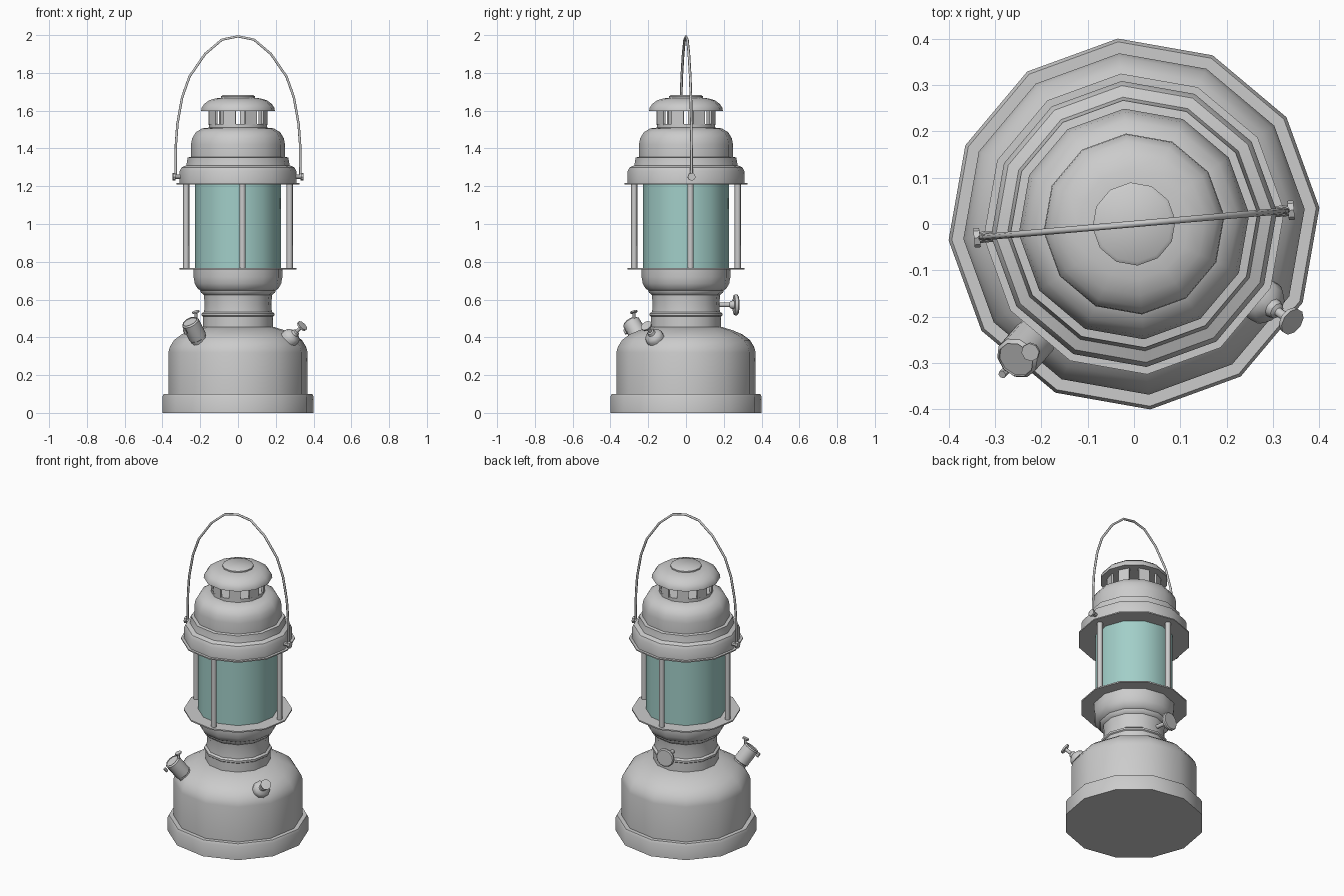
import bpy, bmesh, math
from mathutils import Vector

if "Cube" in bpy.data.objects:
    bpy.data.objects.remove(bpy.data.objects["Cube"])

TURN = math.radians(5)      # the whole lantern is turned slightly
Z = Vector((0, 0, 1))


def finish(name, bm, mat=None, angle=38):
    bmesh.ops.recalc_face_normals(bm, faces=bm.faces)
    me = bpy.data.meshes.new(name)
    bm.to_mesh(me)
    bm.free()
    me.shade_smooth()
    me.set_sharp_from_angle(angle=math.radians(angle))
    ob = bpy.data.objects.new(name, me)
    bpy.context.collection.objects.link(ob)
    if mat:
        me.materials.append(mat)
    return ob


def lathe(name, profile, sides=12, origin=(0, 0, 0), axis=Z, mat=None, angle=38):
    """Spin (radius, height) points around an axis; radius 0 closes the end."""
    bm = bmesh.new()
    rot = Z.rotation_difference(Vector(axis))
    rings = []
    for r, h in profile:
        n = sides if r > 0 else 1
        rings.append([bm.verts.new(rot @ Vector((r * math.cos(TURN + math.tau * i / sides),
                                                 r * math.sin(TURN + math.tau * i / sides), h)))
                      for i in range(n)])
    for a, b in zip(rings, rings[1:]):
        for i in range(sides):
            j = (i + 1) % sides
            quad = [a[i % len(a)], a[j % len(a)], b[j % len(b)], b[i % len(b)]]
            bm.faces.new(list(dict.fromkeys(quad)))
    ob = finish(name, bm, mat, angle)
    ob.location = origin
    return ob


def rod(name, start, end, radius, sides=8):
    d = Vector(end) - Vector(start)
    return lathe(name, [(0, 0), (radius, 0), (radius, d.length), (0, d.length)],
                 sides, start, d.normalized(), angle=50)


def polar(r, angle, z):
    return Vector((r * math.cos(angle), r * math.sin(angle), z))


# Fuel tank with foot, and the waisted neck above it
lathe("fuel_tank", [(0, 0), (.402, 0), (.402, .085), (.395, .1), (.37, .1), (.37, .32),
                    (.362, .35), (.34, .385), (.3, .415), (.25, .437), (.19, .455), (0, .455)])
lathe("neck", [(0, .45), (.187, .45), (.187, .51), (.193, .515), (.193, .527), (.18, .535),
               (.177, .58), (.182, .625), (.197, .637), (.2, .648), (.215, .658), (.23, .685),
               (.236, .72), (.236, .762), (0, .762)])
lathe("gallery_plate", [(0, .76), (.31, .76), (.31, .768), (0, .768)])

# Glass and the four guard posts
teal = bpy.data.materials.new("glass_teal")
teal.diffuse_color = (.36, .62, .58, 1)
teal.use_nodes = True
teal.node_tree.nodes["Principled BSDF"].inputs["Base Color"].default_value = teal.diffuse_color
lathe("glass", [(0, .768), (.228, .768), (.228, 1.212), (0, 1.212)], 12, mat=teal)
for k in range(4):
    a = TURN + k * math.pi / 2
    rod("guard_post", polar(.275, a, .765), polar(.275, a, 1.215), .016)

# Hood
lathe("hood", [(0, 1.21), (.326, 1.21), (.326, 1.217), (.31, 1.217), (.31, 1.28), (.3, 1.3),
               (.275, 1.31), (.27, 1.335), (.268, 1.352), (.25, 1.355), (.25, 1.42), (.243, 1.455),
               (.225, 1.485), (.19, 1.506), (.155, 1.51), (.155, 1.53), (0, 1.53)])

# Vent pillars under the cap
for k in range(8):
    a = TURN + math.pi / 8 + k * math.pi / 4
    bm = bmesh.new()
    bmesh.ops.create_cube(bm, size=1)
    bmesh.ops.scale(bm, vec=(.012, .066, .08), verts=bm.verts)
    pillar = finish("vent_pillar", bm)
    pillar.location = polar(.146, a, 1.565)
    pillar.rotation_euler.z = a

# Cap
lathe("cap", [(0, 1.6), (.196, 1.598), (.194, 1.615), (.18, 1.635), (.155, 1.654), (.12, 1.665),
              (.09, 1.668), (.09, 1.676), (.082, 1.682), (0, 1.682)])

# Carrying handle: wire bail with a rivet at each end
half = [(.332, 1.25), (.33, 1.42), (.322, 1.53), (.297, 1.67), (.258, 1.78), (.175, 1.9), (.085, 1.976)]
path = [(-x, z) for x, z in half] + [(0, 1.993)] + half[::-1]
curve = bpy.data.curves.new("handle", 'CURVE')
curve.dimensions = '3D'
curve.bevel_depth = .007
curve.bevel_resolution = 1
curve.use_fill_caps = True
spline = curve.splines.new('POLY')
spline.points.add(len(path) - 1)
for p, (x, z) in zip(spline.points, path):
    p.co = (x * math.cos(TURN), x * math.sin(TURN), z, 1)
bpy.context.collection.objects.link(bpy.data.objects.new("handle", curve))
for a in (TURN, TURN + math.pi):
    lathe("handle_rivet", [(0, 0), (.012, 0), (.012, .032), (.021, .032), (.021, .045), (0, .045)],
          8, polar(.302, a, 1.25), polar(1, a, 0))

# Filler cap on the front left of the tank, with its small bleed screw
start, end = Vector((-.2, -.23, .375)), Vector((-.257, -.295, .487))
axis = (end - start).normalized()
lathe("filler_cap", [(0, 0), (.043, 0), (.043, .03), (.048, .034), (.048, .13), (.041, .138),
                     (.041, .132), (0, .132)], 10, start, axis)
rod("filler_screw_stem", (-.222, -.275, .47), (-.222, -.275, .53), .007)
lathe("filler_screw_head", [(0, 0), (.02, 0), (.02, .008), (0, .008)], 8, (-.222, -.275, .53),
      Vector((-.3, -.3, 1)).normalized())
rod("filler_lug", (-.275, -.315, .42), (-.285, -.325, .44), .009, 6)

# Pump valve on the front right of the tank
start, end = Vector((.255, -.15, .375)), Vector((.342, -.211, .462))
lathe("pump_valve", [(0, 0), (.05, 0), (.05, .045), (.042, .06), (.022, .072), (.018, .085),
                     (.01, .09), (.01, .128), (.03, .128), (.031, .138), (0, .14)], 10, start,
      (end - start).normalized())

# Control knob at the back of the neck
a = math.radians(99)
lathe("control_knob", [(0, 0), (.012, 0), (.012, .075), (.018, .08), (.022, .09), (.022, .1),
                       (.052, .1), (.056, .106), (.056, .116), (.05, .122), (0, .122)], 12,
      polar(.157, a, .572), polar(1, a, 0))
